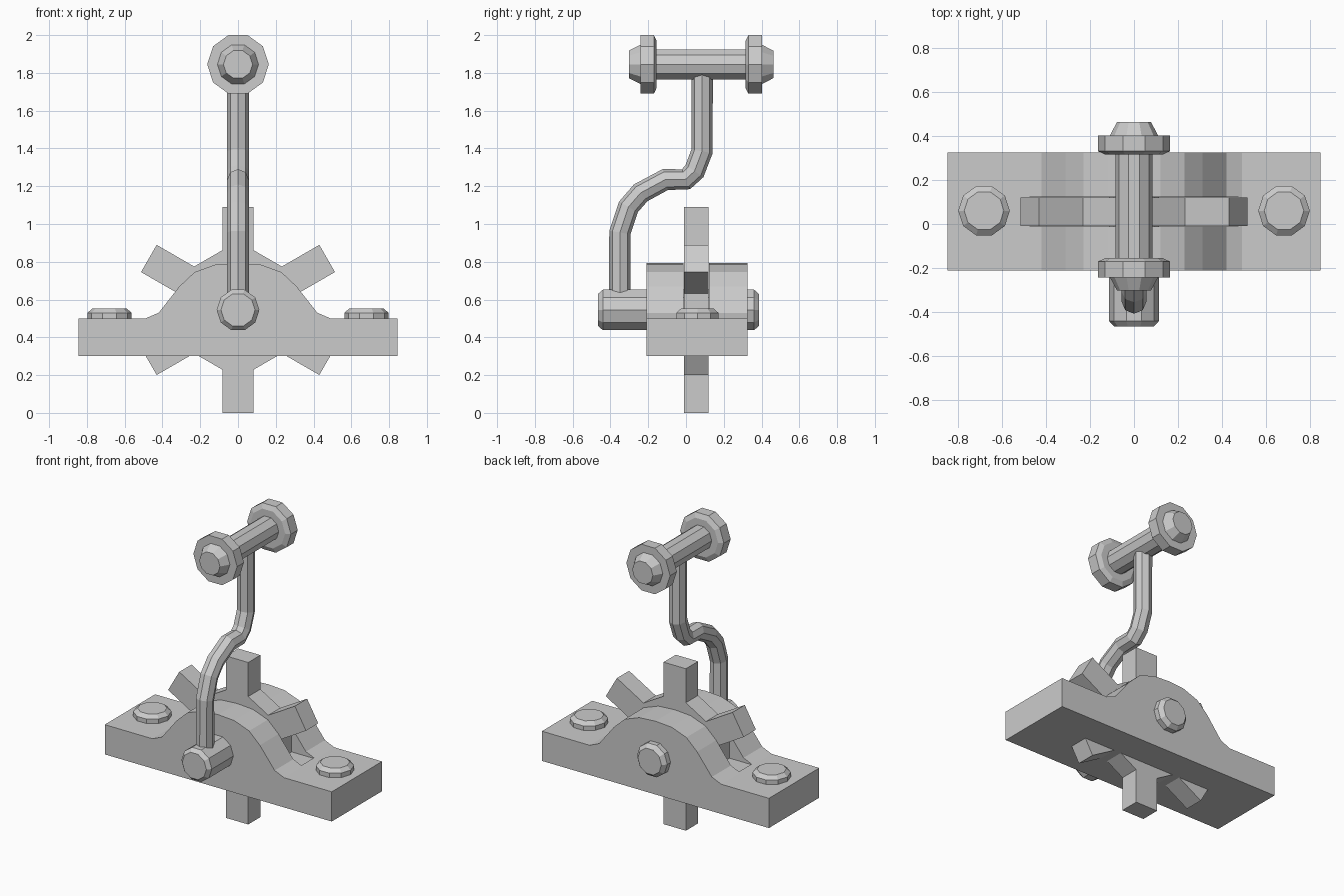
import bpy, bmesh
from math import cos, sin, pi, radians

if "Cube" in bpy.data.objects:
    bpy.data.objects.remove(bpy.data.objects["Cube"])


def finish(bm, name):
    bmesh.ops.recalc_face_normals(bm, faces=bm.faces)
    me = bpy.data.meshes.new(name)
    bm.to_mesh(me)
    bm.free()
    ob = bpy.data.objects.new(name, me)
    bpy.context.collection.objects.link(ob)
    return ob


def prism(name, pts, y0, y1):
    """Extrude an (x, z) outline from y0 to y1."""
    bm = bmesh.new()
    face = bm.faces.new([bm.verts.new((x, y0, z)) for x, z in pts])
    ext = bmesh.ops.extrude_face_region(bm, geom=[face])
    verts = [g for g in ext["geom"] if isinstance(g, bmesh.types.BMVert)]
    bmesh.ops.translate(bm, verts=verts, vec=(0, y1 - y0, 0))
    return finish(bm, name)


def lathe(name, stations, place, n=10):
    """Ten-sided turned part; place(u, v, t) maps ring and axis to xyz."""
    bm = bmesh.new()
    rings = [[bm.verts.new(place(r * cos(2 * pi * i / n), r * sin(2 * pi * i / n), t))
              for i in range(n)] for t, r in stations]
    for a, b in zip(rings, rings[1:]):
        for i in range(n):
            j = (i + 1) % n
            bm.faces.new((a[i], a[j], b[j], b[i]))
    bm.faces.new(rings[0])
    bm.faces.new(rings[-1])
    return finish(bm, name)


AXLE_Z, GRIP_Z, GRIP_Y = 0.545, 1.845, 0.08

# Bearing block with humped centre
half = [(0.845, 0.3), (0.845, 0.5), (0.49, 0.5), (0.42, 0.53), (0.31, 0.67),
        (0.23, 0.745), (0.12, 0.785)]
outline = half + [(0, 0.793)] + [(-x, z) for x, z in reversed(half)]
block = prism("bearing_block", outline, -0.21, 0.325)

# Slot for the gear
cutter = prism("slot_cutter", [(-0.48, 0.5), (0.48, 0.5), (0.48, 1), (-0.48, 1)], -0.012, 0.122)
cutter.hide_render = True
cutter.hide_set(True)
mod = block.modifiers.new("slot", "BOOLEAN")
mod.operation = "DIFFERENCE"
mod.object = cutter
mod.solver = "EXACT"

# Six-toothed gear
gear = []
for k in range(6):
    a = radians(30 + 60 * k)
    for r, w in ((0.316, -0.083), (0.545, -0.083), (0.545, 0.083), (0.316, 0.083)):
        gear.append((r * cos(a) - w * sin(a), AXLE_Z + r * sin(a) + w * cos(a)))
prism("gear", gear, -0.01, 0.12)

# Axle through the block
lathe("axle", [(-0.465, 0.09), (-0.44, 0.113), (0.36, 0.113), (0.387, 0.088)],
      lambda u, v, t: (u, t, AXLE_Z + v))

# Bolt heads
for side, x in (("left", -0.68), ("right", 0.68)):
    lathe(side + "_bolt", [(0.49, 0.117), (0.53, 0.117), (0.553, 0.09)],
          lambda u, v, t, x=x: (x + u, 0.06 + v, t))

# Handle grip with collars and end knobs
end = [(0.382, 0.077), (0.322, 0.109), (0.322, 0.163), (0.25, 0.163), (0.235, 0.13), (0.235, 0.083)]
grip = [(-t, r) for t, r in end] + end[::-1]
lathe("handle_grip", grip, lambda u, v, t: (u, GRIP_Y + t, GRIP_Z + v))

# Bent crank arm
cu = bpy.data.curves.new("crank_arm", "CURVE")
cu.dimensions = "3D"
cu.bevel_depth = 0.057
cu.bevel_resolution = 2
cu.use_fill_caps = True
path = [(-0.35, 0.58), (-0.35, 0.955), (-0.305, 1.09), (-0.24, 1.165), (-0.11, 1.235),
        (0.0, 1.237), (0.045, 1.28), (0.085, 1.385), (0.085, 1.82)]
sp = cu.splines.new("POLY")
sp.use_smooth = False
sp.points.add(len(path) - 1)
for p, (y, z) in zip(sp.points, path):
    p.co = (0, y, z, 1)
bpy.context.collection.objects.link(bpy.data.objects.new("crank_arm", cu))
